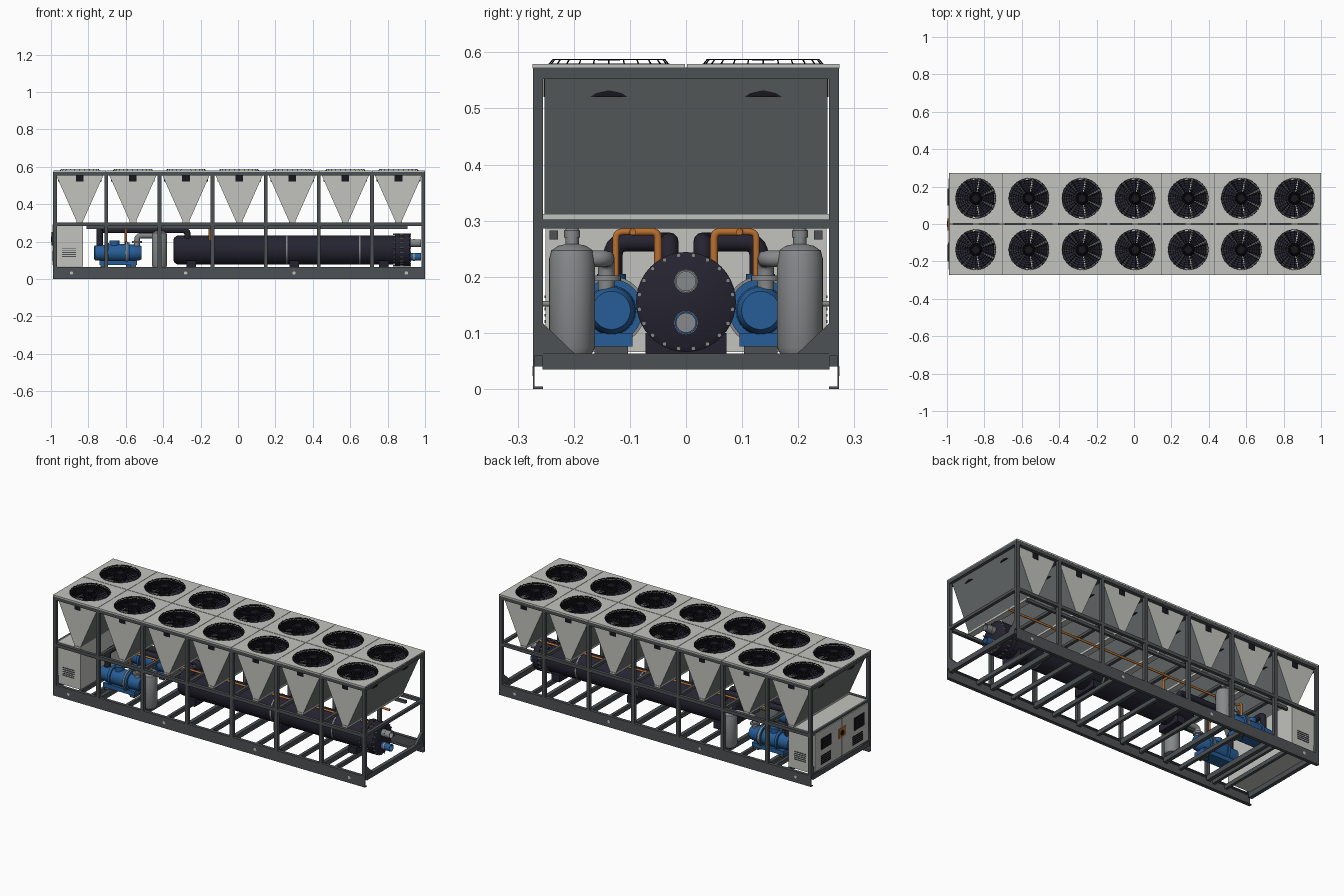
import bpy, math
from mathutils import Vector

cube = bpy.data.objects.get("Cube")
if cube:
    bpy.data.objects.remove(cube)

def material(name, *rgb):
    m = bpy.data.materials.new(name)
    m.use_nodes = True
    col = (*rgb, 1)
    m.diffuse_color = col
    m.node_tree.nodes["Principled BSDF"].inputs["Base Color"].default_value = col
    return m

LIGHT = material("light grey paint", .54, .54, .51)
FRAME = material("dark grey steel", .075, .082, .088)
COIL = material("coil grey", .15, .16, .16)
NAVY = material("dark navy insulation", .018, .017, .03)
BLUE = material("compressor blue", .02, .11, .31)
GREY = material("vessel grey", .24, .25, .255)
COPPER = material("copper orange", .48, .16, .03)
BLACK = material("black", .008, .008, .012)

made = []

def add(name, data):
    ob = bpy.data.objects.new(name, data)
    bpy.context.scene.collection.objects.link(ob)
    made.append(ob)
    return ob

def loft(name, mats, rings, caps=True):
    """Join equal rings of points with quads."""
    n = len(rings[0])
    verts = [p for r in rings for p in r]
    faces = [(k*n + i, k*n + (i+1) % n, (k+1)*n + (i+1) % n, (k+1)*n + i)
             for k in range(len(rings) - 1) for i in range(n)]
    if caps:
        last = (len(rings) - 1) * n
        faces += [tuple(range(n))[::-1], tuple(range(last, last + n))]
    me = bpy.data.meshes.new(name)
    me.from_pydata(verts, [], faces)
    for m in (mats if isinstance(mats, list) else [mats]):
        me.materials.append(m)
    return add(name, me)

def box(name, mat, x, y, z):
    rect = [(x[0], y[0]), (x[1], y[0]), (x[1], y[1]), (x[0], y[1])]
    return loft(name, mat, [[(a, b, h) for a, b in rect] for h in z])

def lathe(name, mat, origin, axis, profile, n=32, caps=True):
    """Profile is (distance along axis, radius)."""
    q = Vector(axis).to_track_quat('Z', 'Y')
    o = Vector(origin)
    rings = [[o + q @ Vector((r*math.cos(t), r*math.sin(t), d))
              for t in (2*math.pi*i/n for i in range(n))] for d, r in profile]
    return loft(name, mat, rings, caps)

def cyl(name, mat, a, b, r, n=24):
    a, b = Vector(a), Vector(b)
    return lathe(name, mat, a, b - a, [(0, r), ((b - a).length, r)], n)

def wires(name, mat, paths, r, sides=1):
    """Round bars along several paths, given as (points, closed)."""
    cu = bpy.data.curves.new(name, 'CURVE')
    cu.dimensions = '3D'
    cu.bevel_depth, cu.bevel_resolution, cu.use_fill_caps = r, sides, True
    for pts, closed in paths:
        sp = cu.splines.new('POLY')
        sp.points.add(len(pts) - 1)
        for p, co in zip(sp.points, pts):
            p.co = (*co, 1)
        sp.use_cyclic_u = closed
    tmp = bpy.data.objects.new(name, cu)
    bpy.context.scene.collection.objects.link(tmp)
    me = bpy.data.meshes.new_from_object(tmp.evaluated_get(bpy.context.evaluated_depsgraph_get()))
    bpy.data.objects.remove(tmp)
    me.materials.clear()
    me.materials.append(mat)
    return add(name, me)

def pipe(name, mat, pts, r, bend=.025):
    """Pipe with rounded elbows."""
    pts = [Vector(p) for p in pts]
    out = [pts[0]]
    for a, b, c in zip(pts, pts[1:], pts[2:]):
        p, q = b + (a - b).normalized()*bend, b + (c - b).normalized()*bend
        for t in (0, .2, .4, .6, .8, 1):
            out.append(p*(1-t)**2 + b*2*t*(1-t) + q*t*t)
    return wires(name, mat, [(out + [pts[-1]], False)], r, 4)

X0, STEP, X1 = -.988, .284, 1.0
FAN_Y = .1375
posts = [X0 + STEP*i for i in range(8)]
posts[0] += .01
posts[-1] -= .01
mids = [X0 + STEP*(i + .5) for i in range(7)]

# Frame: channel rails, posts, long beams
for s in (-1, 1):
    def ys(a, b):
        return sorted((s*a, s*b))
    box("base_rail_web", FRAME, (X0, X1), ys(.270, .273), (0, .063))
    box("base_rail_bottom_flange", FRAME, (X0, X1), ys(.255, .273), (0, .004))
    box("base_rail_top_flange", FRAME, (X0, X1), ys(.255, .273), (.059, .063))
    box("middle_rail", FRAME, (X0, X1), ys(.255, .273), (.284, .302))
    box("top_rail", FRAME, (X0, X1), ys(.252, .273), (.552, .573))
    box("cable_tray", FRAME, (-.81, .905), ys(.228, .243), (.266, .282))
    for x in posts:
        box("post", FRAME, (x - .01, x + .01), ys(.255, .273), (.06, .56))
    for x in (-.89, -.28, .30, .90):
        cyl("lifting_hole", LIGHT, (x, s*.2725, .032), (x, s*.274, .032), .009, 16)
    for x in (posts[0], posts[-1]):
        tri = [(s*.256, .06), (s*.195, .06), (s*.256, .118)]
        loft("corner_gusset", FRAME, [[(x + d, *p) for p in tri] for d in (-.008, .008)])

# Cross members
for x in posts:
    box("base_cross_beam", FRAME, (x - .011, x + .011), (-.256, .256), (.035, .063))
    box("middle_cross_beam", FRAME, (x - .009, x + .009), (-.256, .256), (.286, .302))
    box("top_cross_beam", FRAME, (x - .01, x + .01), (-.256, .256), (.552, .573))
for x in (-.83, -.75, -.53, -.27, .01, .30, .57, .80):
    box("base_cross_beam_thin", FRAME, (x - .008, x + .008), (-.27, .27), (.04, .063))

# Coil hoppers with light end triangles
for x in mids:
    def rect(h, z):
        return [(x-h, -.252, z), (x+h, -.252, z), (x+h, .252, z), (x-h, .252, z)]
    v = loft("coil_hopper", [COIL, LIGHT], [rect(.016, .306), rect(.127, .556)], False)
    for f in v.data.polygons:
        f.material_index = int(abs(f.normal.y) > .9)
    box("hopper_drain_tray", LIGHT, (x - .018, x + .018), (-.255, .255), (.301, .312))

# Fan parts, built once and shared
def circle(r, z, n=32):
    return [(r*math.cos(2*math.pi*i/n), r*math.sin(2*math.pi*i/n), z) for i in range(n)]

def square(hx, hy, z, n=32):
    out = []
    for i in range(n):
        c, s = math.cos(2*math.pi*i/n), math.sin(2*math.pi*i/n)
        k = max(abs(c), abs(s))
        out.append((hx*c/k, hy*s/k, z))
    return out

fan = [loft("deck_panel", LIGHT, [circle(.108, .571), circle(.108, .579), square(.141, .136, .579),
                                  square(.141, .136, .571), circle(.108, .571)], False),
       loft("fan_shroud", BLACK, [circle(.1165, .52), circle(.1165, .571), circle(.108, .571),
                                  circle(.108, .52), circle(.1165, .52)], False),
       lathe("fan_hub", BLACK, (0, 0, .53), (0, 0, 1), [(0, .034), (.036, .034), (.042, .026)], 20)]
for k in range(7):
    rings = []
    for r, w in ((.03, .36), (.07, .37), (.106, .38)):
        a = 2*math.pi*k/7
        rings.append([(r*math.cos(a + d), r*math.sin(a + d), .547 + h)
                      for d, h in ((-w, -.012), (w, .010), (w, .012), (-w, -.010))])
    fan.append(loft("fan_blade", NAVY, rings))
guard = [(circle(r, .587), True) for r in (.022, .034, .046, .058, .070, .082, .094)]
guard.append((circle(.107, .579), True))
for i in range(24):
    c, s = math.cos(math.pi*i/12), math.sin(math.pi*i/12)
    guard.append(([(r*c, r*s, z) for r, z in ((.02, .587), (.1, .587), (.107, .578))], False))
fan.append(wires("fan_guard", BLACK, guard, .0013))
fan.append(lathe("guard_cap", BLACK, (0, 0, .585), (0, 0, 1), [(0, .02), (.003, .02)], 20))
spots = [(x, s*FAN_Y) for x in mids for s in (-1, 1)]
for part in fan:
    for x, y in spots[1:]:
        add(part.name, part.data).location = (x, y, 0)
    part.location = (*spots[0], 0)

# Evaporator barrel
EZ = .155
lathe("evaporator", NAVY, (-.345, 0, EZ), (1, 0, 0),
      [(0, .055), (.006, .068), (.02, .077), (1.185, .077), (1.185, .089), (1.212, .089),
       (1.212, .083), (1.23, .083), (1.23, .089), (1.262, .089), (1.268, .08)], 40)
for x in (.26, .65):
    cyl("barrel_band", GREY, (x - .004, 0, EZ), (x + .004, 0, EZ), .0785, 40)
for i in range(20):
    t = 2*math.pi*(i + .5)/20
    y, z = .084*math.cos(t), EZ + .084*math.sin(t)
    cyl("flange_bolt", GREY, (.83, y, z), (.926, y, z), .004, 8)
for x in (-.25, .30, .78):
    box("barrel_saddle", NAVY, (x - .025, x + .025), (-.072, .072), (.06, .10))
for z, mat in ((.192, GREY), (.118, BLUE)):
    lathe("water_pipe", mat, (.91, 0, z), (1, 0, 0),
          [(0, .02), (.068, .02), (.068, .017), (.015, .017)], 24)
    cyl("water_pipe_bore", NAVY, (.922, 0, z), (.93, 0, z), .0168)
    cyl("water_pipe_coupling", GREY, (.935, 0, z), (.945, 0, z), .0215)

# Two refrigerant circuits
for s in (-1, 1):
    cy = s*.133
    lathe("compressor", BLUE, (-.77, cy, .14), (1, 0, 0),
          [(0, .03), (.005, .04), (.065, .042), (.065, .053), (.08, .053), (.08, .045), (.165, .048),
           (.165, .056), (.19, .056), (.19, .044), (.24, .042), (.255, .034)])
    cyl("compressor_flange", GREY, (-.602, cy, .14), (-.592, cy, .14), .061, 32)
    box("compressor_base", BLUE, (-.74, -.54), (cy - .038, cy + .038), (.076, .10))
    for x in (-.72, -.56):
        box("compressor_foot", FRAME, (x - .015, x + .015), (cy - .03, cy + .03), (.06, .077))
    cyl("oil_sump", BLUE, (-.58, cy, .062), (-.58, cy, .11), .02)
    cyl("terminal_box", BLUE, (-.66, cy, .17), (-.66, cy, .205), .026, 16)

    pipe("suction_pipe", NAVY, [(-.27, s*.03, .2), (-.27, s*.03, .262), (-.74, s*.03, .262),
                                (-.74, s*.13, .262), (-.74, s*.13, .17)], .017)
    pipe("discharge_pipe", GREY, [(-.54, s*.142, .16), (-.54, s*.142, .232),
                                  (-.42, s*.142, .232), (-.42, s*.19, .232)], .015)
    cyl("discharge_flange", GREY, (-.54, s*.142, .192), (-.54, s*.142, .202), .026)
    pipe("liquid_header", COPPER, [(.9, s*.095, .28), (-.6, s*.095, .28), (-.6, s*.125, .28),
                                   (-.6, s*.125, .17)], .006, .012)
    pipe("liquid_branch", COPPER, [(-.15, s*.095, .28), (-.15, s*.05, .28), (-.15, s*.05, .2)], .007, .012)

    lathe("oil_separator", GREY, (-.42, s*.203, .06), (0, 0, 1),
          [(0, .034), (.014, .041), (.172, .041), (.187, .037), (.195, .025), (.198, .012),
           (.21, .012), (.21, .014), (.222, .014), (.228, .009)])
    cyl("separator_stub", GREY, (-.42, s*.24, .152), (-.42, s*.256, .152), .005, 12)

# Control cabinet
box("control_cabinet", LIGHT, (-.972, -.828), (-.25, .25), (.066, .302))
for s in (-1, 1):
    box("cabinet_door", LIGHT, (-.992, -.97), sorted((s*.004, s*.242)), (.075, .292))
    for i in range(5):
        z = .118 + i*.011
        box("side_louvre", FRAME, (-.94, -.865), sorted((s*.249, s*.252)), (z, z + .005))
        box("door_louvre", BLACK, (-.995, -.99), sorted((s*.10, s*.19)), (z - .02, z - .014))
box("display_screen", BLACK, (-.998, -.99), (.10, .19), (.185, .245))
box("vent_grille", BLACK, (-.998, -.99), (-.20, -.11), (.18, .25))
box("switch_plate", COPPER, (-.996, -.99), (-.035, .03), (.185, .24))
cyl("switch_knob", BLACK, (-1.0, 0, .212), (-.99, 0, .212), .015)

# Shading
bpy.ops.object.select_all(action='DESELECT')
for ob in made:
    ob.select_set(True)
bpy.context.view_layer.objects.active = made[0]
bpy.ops.object.shade_smooth_by_angle(angle=math.radians(35))
